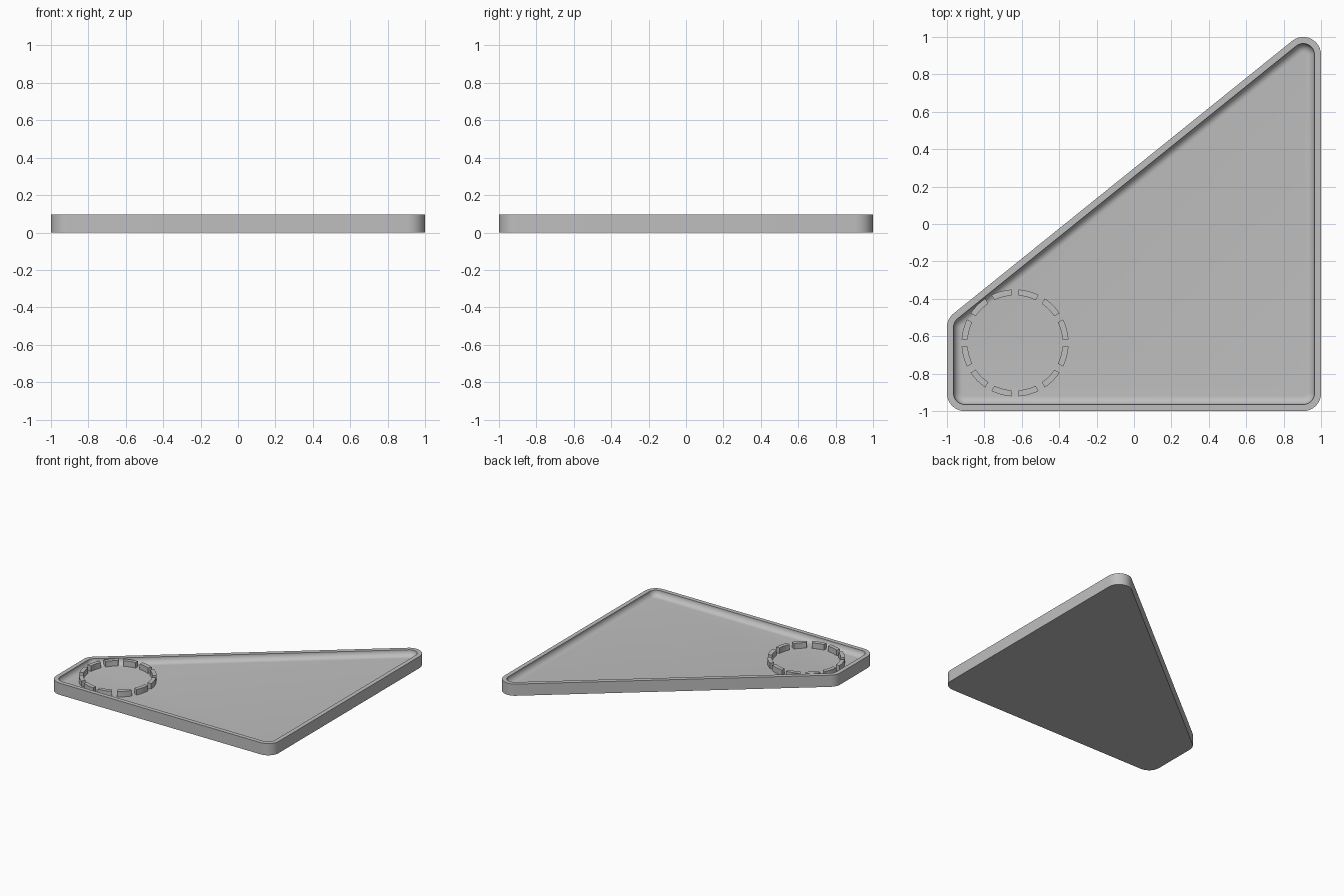
import bpy
import bmesh
from math import asin, atan2, cos, pi, radians, sin

if "Cube" in bpy.data.objects:
    bpy.data.objects.remove(bpy.data.objects["Cube"])

HEIGHT = 0.095
FLOOR = 0.048
CORNER = 0.095
RIM = 0.035
FILLET = 0.045

grey = bpy.data.materials.new("plain grey")
grey.use_nodes = True
colour = (0.52, 0.52, 0.52, 1)
grey.diffuse_color = colour
grey.node_tree.nodes["Principled BSDF"].inputs["Base Color"].default_value = colour


def finish(bm, name):
    """Turn a bmesh into a shaded object with the grey material."""
    bmesh.ops.recalc_face_normals(bm, faces=bm.faces)
    mesh = bpy.data.meshes.new(name)
    bm.to_mesh(mesh)
    bm.free()
    mesh.materials.append(grey)
    obj = bpy.data.objects.new(name, mesh)
    bpy.context.collection.objects.link(obj)
    bpy.ops.object.select_all(action="DESELECT")
    obj.select_set(True)
    bpy.context.view_layer.objects.active = obj
    bpy.ops.object.shade_smooth_by_angle(angle=radians(35))
    return obj


def bridge(bm, a, b):
    """Join two closed loops of equal length with quads."""
    n = len(a)
    for i in range(n):
        j = (i + 1) % n
        bm.faces.new((a[i], a[j], b[j], b[i]))


# Corner centres of the tray, counter-clockwise, with the arc each one sweeps
C = 1 - CORNER
LEFT_Y = -0.5525
slant = atan2(C - LEFT_Y, 2 * C) + pi / 2
corners = [
    (-C, -C, pi, 1.5 * pi),
    (C, -C, 1.5 * pi, 2 * pi),
    (C, C, 0, slant),
    (-C, LEFT_Y, slant, pi),
]


def outline(bm, inset, z, steps=12):
    """Rounded tray outline moved inward by inset."""
    r = CORNER - inset
    loop = []
    for x, y, start, end in corners:
        for i in range(steps + 1):
            a = start + (end - start) * i / steps
            loop.append(bm.verts.new((x + r * cos(a), y + r * sin(a), z)))
    return loop


# Tray: outer wall, flat rim, inner wall with a rounded foot, floor
profile = [(0, 0), (0, HEIGHT), (RIM, HEIGHT)]
for i in range(9):
    a = pi / 2 * i / 8
    profile.append((RIM + FILLET * (1 - cos(a)), FLOOR + FILLET * (1 - sin(a))))
bm = bmesh.new()
loops = [outline(bm, inset, z) for inset, z in profile]
for lower, upper in zip(loops, loops[1:]):
    bridge(bm, lower, upper)
bm.faces.new(loops[0])
bm.faces.new(loops[-1])
finish(bm, "tray")

# Ring of upright curved tabs with parallel-sided gaps
RING_X = RING_Y = -0.636
OUTER, INNER = 0.286, 0.254
HALF_GAP = 0.019
TABS = 12
for k in range(TABS):
    middle = 2 * pi * (k + 0.5) / TABS
    plan = []
    for r, way in ((OUTER, 1), (INNER, -1)):
        half = pi / TABS - asin(HALF_GAP / r)
        for i in range(9):
            a = middle + way * half * (i / 4 - 1)
            plan.append((RING_X + r * cos(a), RING_Y + r * sin(a)))
    bm = bmesh.new()
    bottom = [bm.verts.new((x, y, FLOOR - 0.002)) for x, y in plan]
    top = [bm.verts.new((x, y, HEIGHT - 0.002)) for x, y in plan]
    bridge(bm, bottom, top)
    bm.faces.new(bottom)
    bm.faces.new(top)
    finish(bm, f"ring_tab_{k + 1}")
